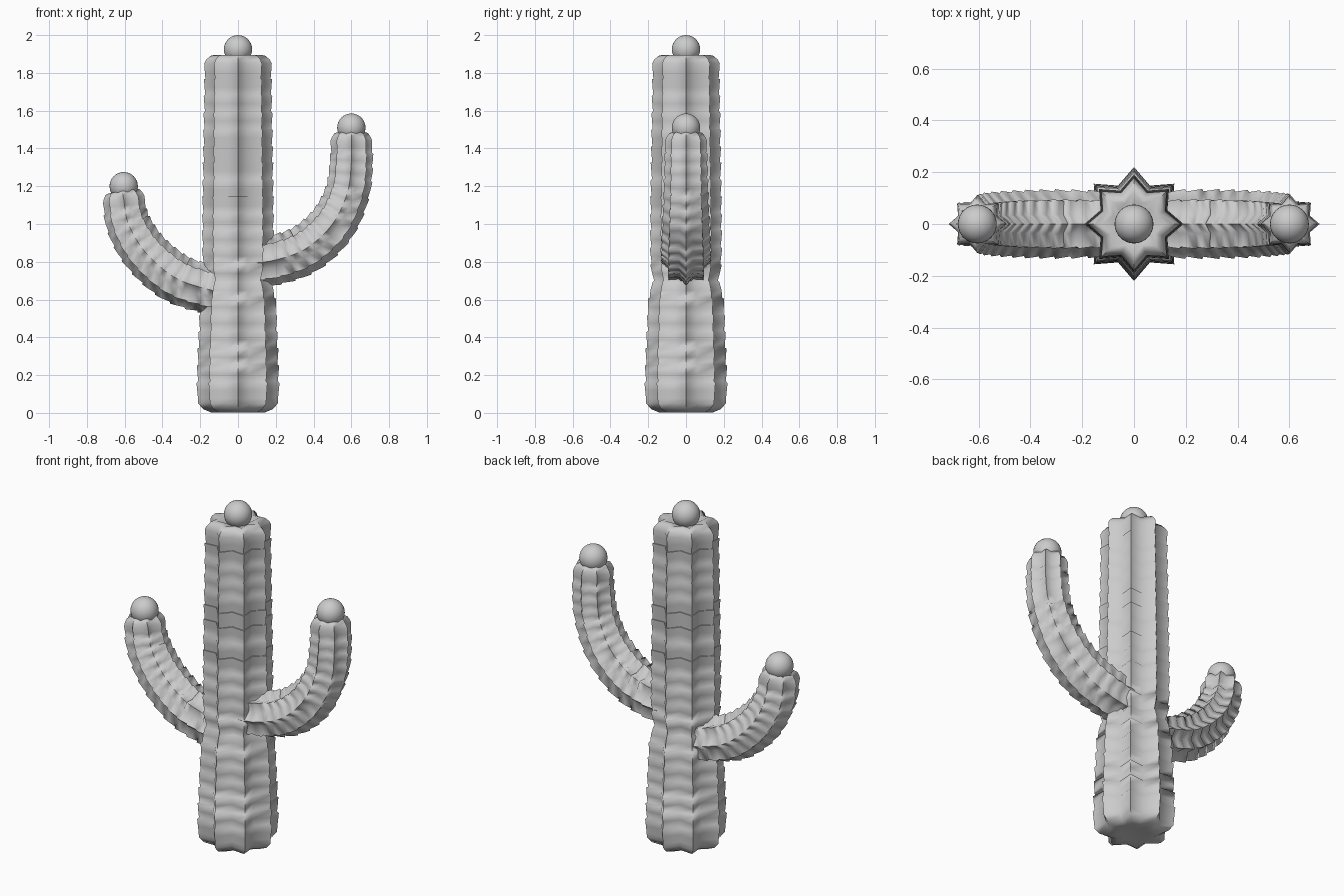
import bpy, bmesh, math
from mathutils import Vector

cube = bpy.data.objects.get("Cube")
if cube:
    bpy.data.objects.remove(cube)

grey = bpy.data.materials.new("plain_grey")
grey.use_nodes = True
colour = (0.6, 0.6, 0.6, 1)
grey.diffuse_color = colour
grey.node_tree.nodes["Principled BSDF"].inputs["Base Color"].default_value = colour

RIBS = 8
VALLEY = 0.73


def finish(bm, name, angle):
    bmesh.ops.recalc_face_normals(bm, faces=bm.faces)
    mesh = bpy.data.meshes.new(name)
    bm.to_mesh(mesh)
    bm.free()
    mesh.materials.append(grey)
    obj = bpy.data.objects.new(name, mesh)
    bpy.context.collection.objects.link(obj)
    bpy.ops.object.select_all(action='DESELECT')
    bpy.context.view_layer.objects.active = obj
    obj.select_set(True)
    bpy.ops.object.shade_smooth_by_angle(angle=math.radians(angle))
    return obj


def spline(points, u):
    """Point and tangent on a smooth curve through (x, z, radius) points."""
    def at(v):
        i = min(int(v), len(points) - 2)
        t = v - i
        a, b, c, d = (Vector(points[max(0, min(k, len(points) - 1))])
                      for k in range(i - 1, i + 3))
        return 0.5 * (2 * b + (c - a) * t + (2 * a - 5 * b + 4 * c - d) * t ** 2
                      + (3 * b - a - 3 * c + d) * t ** 3)
    end = len(points) - 1
    p = at(u)
    d = at(min(u + 0.02, end)) - at(max(u - 0.02, 0))
    return Vector((p.x, 0, p.y)), p.z, Vector((d.x, 0, d.y)).normalized()


def ribbed_stem(name, points, spacing, lip, base_cap, tip_cap):
    """Star-shaped stem made of short flared segments with rounded ends."""
    end = len(points) - 1
    # Even spacing along the curve
    table, length = [(0, 0)], 0
    for k in range(1, 40 * end + 1):
        u = k / 40
        length += (spline(points, u)[0] - spline(points, u - 1 / 40)[0]).length
        table.append((length, u))

    def on_curve(s):
        return spline(points, next((u for l, u in table if l >= s), end))

    rings = []
    c, r, t = on_curve(0)
    rings += [(c + t * h, r * f, t) for h, f in base_cap]
    count = round(length / spacing)
    for k in range(count):
        for part, flare in ((0.06, 1 - lip), (0.5, 1), (0.98, 1 + lip)):
            c, r, t = on_curve(length * (k + part) / count)
            rings.append((c, r * flare, t))
    c, r, t = on_curve(length)
    rings += [(c + t * h, r * f, t) for h, f in tip_cap]

    bm = bmesh.new()
    loops = []
    for c, r, t in rings:
        n = Vector((t.z, 0, -t.x))
        loop = []
        for k in range(RIBS * 2):
            a = math.pi * k / RIBS
            q = r * (VALLEY if k % 2 else 1)
            loop.append(bm.verts.new(c + q * (math.cos(a) * n + Vector((0, math.sin(a) * 1, 0)))))
        loops.append(loop)
    for low, high in zip(loops, loops[1:]):
        for k in range(RIBS * 2):
            j = (k + 1) % (RIBS * 2)
            bm.faces.new((low[k], low[j], high[j], high[k]))
    # Close both ends with a fan
    for loop, ring in ((loops[0], rings[0]), (loops[-1], rings[-1])):
        hub = bm.verts.new(ring[0])
        for k in range(RIBS * 2):
            bm.faces.new((loop[k], loop[(k + 1) % (RIBS * 2)], hub))
    return finish(bm, name, 70)


def ball(name, x, z):
    bm = bmesh.new()
    bmesh.ops.create_uvsphere(bm, u_segments=32, v_segments=16, radius=0.075)
    bmesh.ops.translate(bm, verts=bm.verts, vec=(x, 0, z))
    finish(bm, name, 60)


TIP = [(0.02, 0.96), (0.04, 0.84), (0.046, 0.68), (0.03, 0.45)]

# Trunk, narrowing to a waist where the arms join
ribbed_stem("trunk",
            [(0, 0.07, 0.217), (0, 0.25, 0.213), (0, 0.45, 0.205), (0, 0.62, 0.195),
             (0, 0.7, 0.172), (0, 0.78, 0.185), (0, 1.0, 0.187), (0, 1.4, 0.182),
             (0, 1.85, 0.175)],
            0.09, 0.022,
            [(-0.06, 0.4), (-0.068, 0.65), (-0.05, 0.85), (-0.02, 0.97)], TIP)

# Higher arm on the left, lower arm on the right
ribbed_stem("left_arm",
            [(0.06, 0.79, 0.125), (0.2, 0.81, 0.13), (0.36, 0.87, 0.13),
             (0.5, 1.0, 0.125), (0.58, 1.17, 0.117), (0.6, 1.33, 0.113), (0.6, 1.44, 0.107)],
            0.068, 0.035, [(-0.05, 0.5), (-0.03, 0.85)], TIP)
ribbed_stem("right_arm",
            [(-0.04, 0.63, 0.12), (-0.18, 0.66, 0.128), (-0.34, 0.72, 0.13),
             (-0.49, 0.85, 0.125), (-0.58, 1.0, 0.117), (-0.605, 1.13, 0.108)],
            0.068, 0.035, [(-0.05, 0.5), (-0.03, 0.85)], TIP)

# Round buds on the tips
ball("trunk_bud", 0, 1.925)
ball("left_arm_bud", 0.6, 1.51)
ball("right_arm_bud", -0.605, 1.2)
